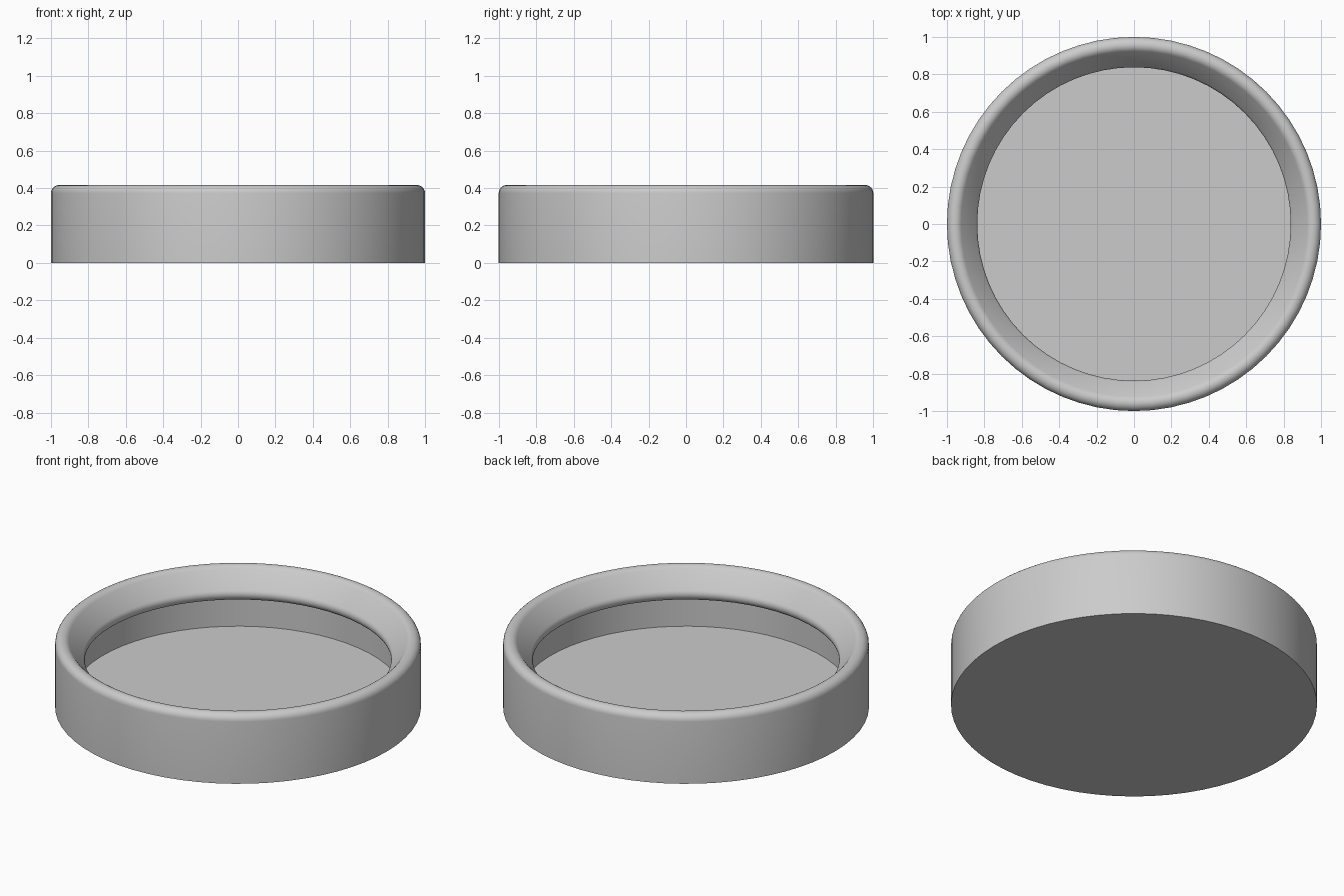
import bpy, bmesh, math

if "Cube" in bpy.data.objects:
    bpy.data.objects.remove(bpy.data.objects["Cube"])

SEGMENTS = 64


def arc(cx, cz, radius, start, end, steps):
    """Points (r, z) along an arc, angles in degrees."""
    pts = []
    for i in range(steps + 1):
        a = math.radians(start + (end - start) * i / steps)
        pts.append((cx + radius * math.cos(a), cz + radius * math.sin(a)))
    return pts


def lathe(name, profile, material):
    """Revolve a profile that starts and ends on the z axis."""
    bm = bmesh.new()
    rings = []
    for r, z in profile:
        if r < 1e-6:
            rings.append([bm.verts.new((0, 0, z))])
        else:
            rings.append([bm.verts.new((r * math.cos(2 * math.pi * i / SEGMENTS),
                                        r * math.sin(2 * math.pi * i / SEGMENTS), z))
                          for i in range(SEGMENTS)])
    for a, b in zip(rings, rings[1:]):
        for i in range(SEGMENTS):
            j = (i + 1) % SEGMENTS
            if len(a) == 1:
                bm.faces.new((a[0], b[j], b[i]))
            elif len(b) == 1:
                bm.faces.new((a[i], a[j], b[0]))
            else:
                bm.faces.new((a[i], a[j], b[j], b[i]))
    bmesh.ops.recalc_face_normals(bm, faces=bm.faces)
    mesh = bpy.data.meshes.new(name)
    bm.to_mesh(mesh)
    bm.free()
    mesh.materials.append(material)
    obj = bpy.data.objects.new(name, mesh)
    bpy.context.collection.objects.link(obj)
    bpy.ops.object.select_all(action='DESELECT')
    bpy.context.view_layer.objects.active = obj
    obj.select_set(True)
    bpy.ops.object.shade_smooth_by_angle(angle=math.radians(35))
    return obj


grey = bpy.data.materials.new("light_grey")
grey.diffuse_color = (0.6, 0.6, 0.6, 1)
grey.use_nodes = True
grey.node_tree.nodes["Principled BSDF"].inputs["Base Color"].default_value = grey.diffuse_color

# Round dish: flat base, straight wall, rounded rim sloping in to a rolled lip
profile = [(0, 0), (1.0, 0)]
profile += arc(0.957, 0.373, 0.043, 0, 140, 10)     # rim crest
profile += arc(0.878, 0.28, 0.04, 140, 270, 10)     # inward lip and its underside
profile += [(0.91, 0.24), (0.91, 0.06), (0, 0.06)]  # inner wall and floor
lathe("dish", profile, grey)
